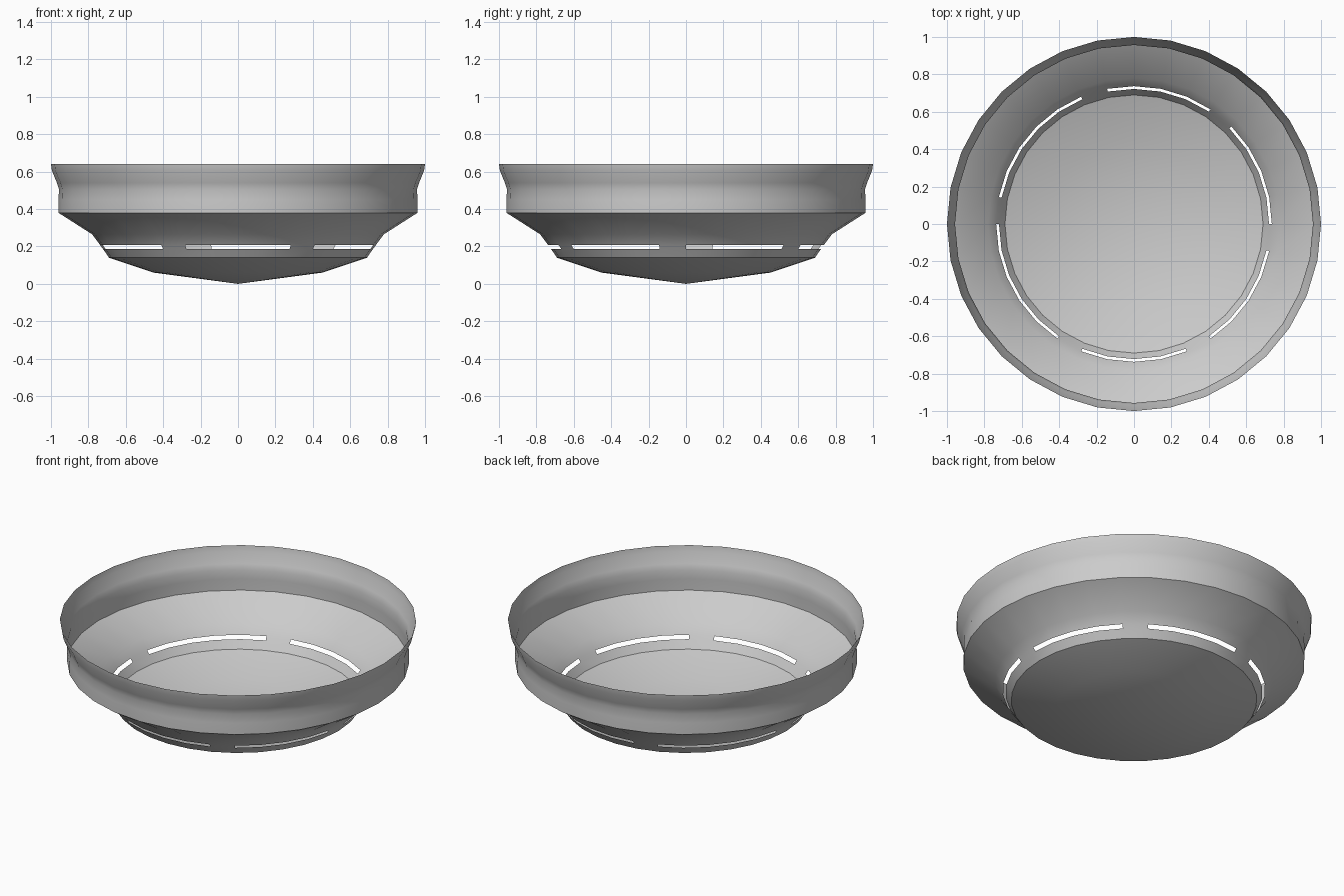
import bpy
import bmesh
from math import cos, sin, pi, radians

SEGMENTS = 32
# Bowl outline as (radius, height), from just above the tip up to the rim
PROFILE = [(0.45, 0.06), (0.69, 0.14), (0.722, 0.187), (0.737, 0.207),
           (0.78, 0.265), (0.96, 0.38), (0.96, 0.45), (0.957, 0.505),
           (0.968, 0.54), (0.995, 0.605), (1.0, 0.64)]
SLOT_BAND = 2                        # profile band that holds the slots
BRIDGES = {4, 9, 15, 21, 26, 31}     # segments left solid between slots

cube = bpy.data.objects.get("Cube")
if cube:
    bpy.data.objects.remove(cube, do_unlink=True)

# Single grey finish
grey = bpy.data.materials.new("plain_grey")
grey.use_nodes = True
colour = (0.6, 0.6, 0.6, 1)
grey.diffuse_color = colour
grey.node_tree.nodes["Principled BSDF"].inputs["Base Color"].default_value = colour

# Thin bowl skin, turned around the z axis
bm = bmesh.new()
rings = []
for radius, height in PROFILE:
    rings.append([bm.verts.new((radius * cos(2 * pi * i / SEGMENTS),
                                radius * sin(2 * pi * i / SEGMENTS), height))
                  for i in range(SEGMENTS)])
tip = bm.verts.new((0, 0, 0))

for i in range(SEGMENTS):
    j = (i + 1) % SEGMENTS
    bm.faces.new((tip, rings[0][j], rings[0][i]))
    for band, (low, high) in enumerate(zip(rings, rings[1:])):
        # Leave the slots open except at the bridges
        if band == SLOT_BAND and i not in BRIDGES:
            continue
        bm.faces.new((low[i], low[j], high[j], high[i]))

mesh = bpy.data.meshes.new("slotted_bowl")
bm.to_mesh(mesh)
bm.free()
mesh.materials.append(grey)
bowl = bpy.data.objects.new("slotted_bowl", mesh)
bpy.context.collection.objects.link(bowl)

# Smooth walls with crisp shoulder and base edges
bpy.ops.object.select_all(action='DESELECT')
bowl.select_set(True)
bpy.context.view_layer.objects.active = bowl
bpy.ops.object.shade_smooth_by_angle(angle=radians(30))
